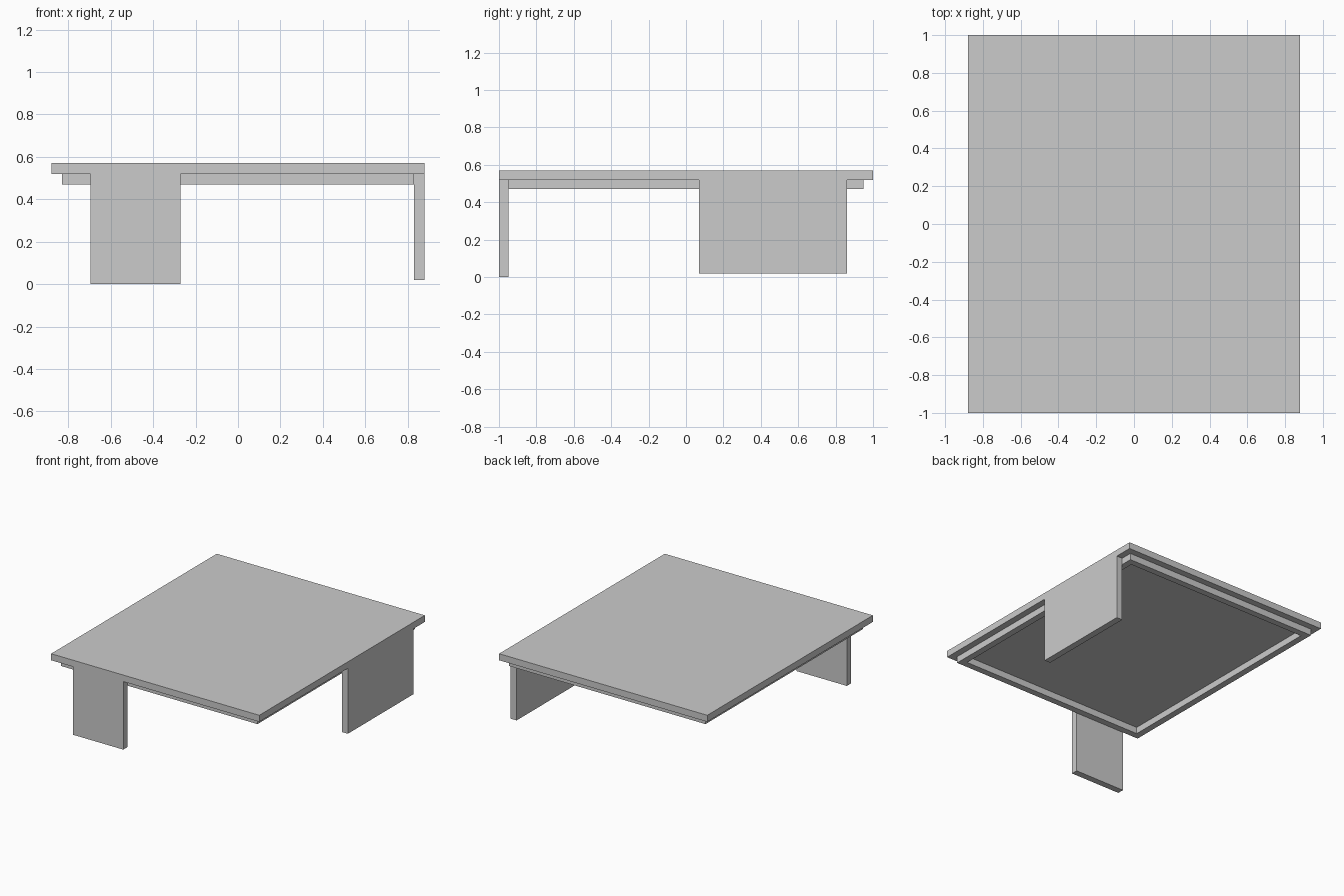
import bpy
import bmesh

cube = bpy.data.objects.get("Cube")
if cube:
    bpy.data.objects.remove(cube, do_unlink=True)

grey = bpy.data.materials.new("plain grey")
grey.use_nodes = True
COLOUR = (0.6, 0.6, 0.6, 1)
grey.diffuse_color = COLOUR
grey.node_tree.nodes["Principled BSDF"].inputs["Base Color"].default_value = COLOUR

HALF_X, HALF_Y, TOP, T = 0.88, 1.0, 0.57, 0.05
UNDER = TOP - T


def finish(name, bm):
    mesh = bpy.data.meshes.new(name)
    bmesh.ops.recalc_face_normals(bm, faces=bm.faces)
    bm.to_mesh(mesh)
    bm.free()
    mesh.materials.append(grey)
    obj = bpy.data.objects.new(name, mesh)
    bpy.context.collection.objects.link(obj)


def box(name, x, y, z):
    bm = bmesh.new()
    bmesh.ops.create_cube(bm, size=1)
    for v in bm.verts:
        v.co = [lo + (c + 0.5) * (hi - lo) for c, (lo, hi) in zip(v.co, (x, y, z))]
    finish(name, bm)


def frame(name, hx, hy, width, z0, z1):
    """Rectangular ring with mitred corners."""
    bm = bmesh.new()
    corners = [(-1, -1), (1, -1), (1, 1), (-1, 1)]
    outer, inner = [[bm.verts.new((sx * (hx - w), sy * (hy - w), z0))
                     for sx, sy in corners] for w in (0, width)]
    for i in range(4):
        j = (i + 1) % 4
        bm.faces.new((outer[i], outer[j], inner[j], inner[i]))
    ring = bmesh.ops.extrude_face_region(bm, geom=bm.faces[:])
    # The extruded copy becomes the upper side of the closed ring
    for v in ring["geom"]:
        if isinstance(v, bmesh.types.BMVert):
            v.co.z = z1
    if not all(e.is_manifold for e in bm.edges):
        bmesh.ops.holes_fill(bm, edges=bm.edges)
    finish(name, bm)


# Table top, with a narrow apron set in below it
box("table_top", (-HALF_X, HALF_X), (-HALF_Y, HALF_Y), (UNDER, TOP))
frame("apron", HALF_X - T, HALF_Y - T, T, UNDER - T, UNDER)

# Panel legs, flush with the front and left edges
box("front_leg", (-0.695, -0.27), (-HALF_Y, -HALF_Y + T), (0, UNDER))
box("left_leg", (HALF_X - T, HALF_X), (0.07, 0.86), (0.02, UNDER))
